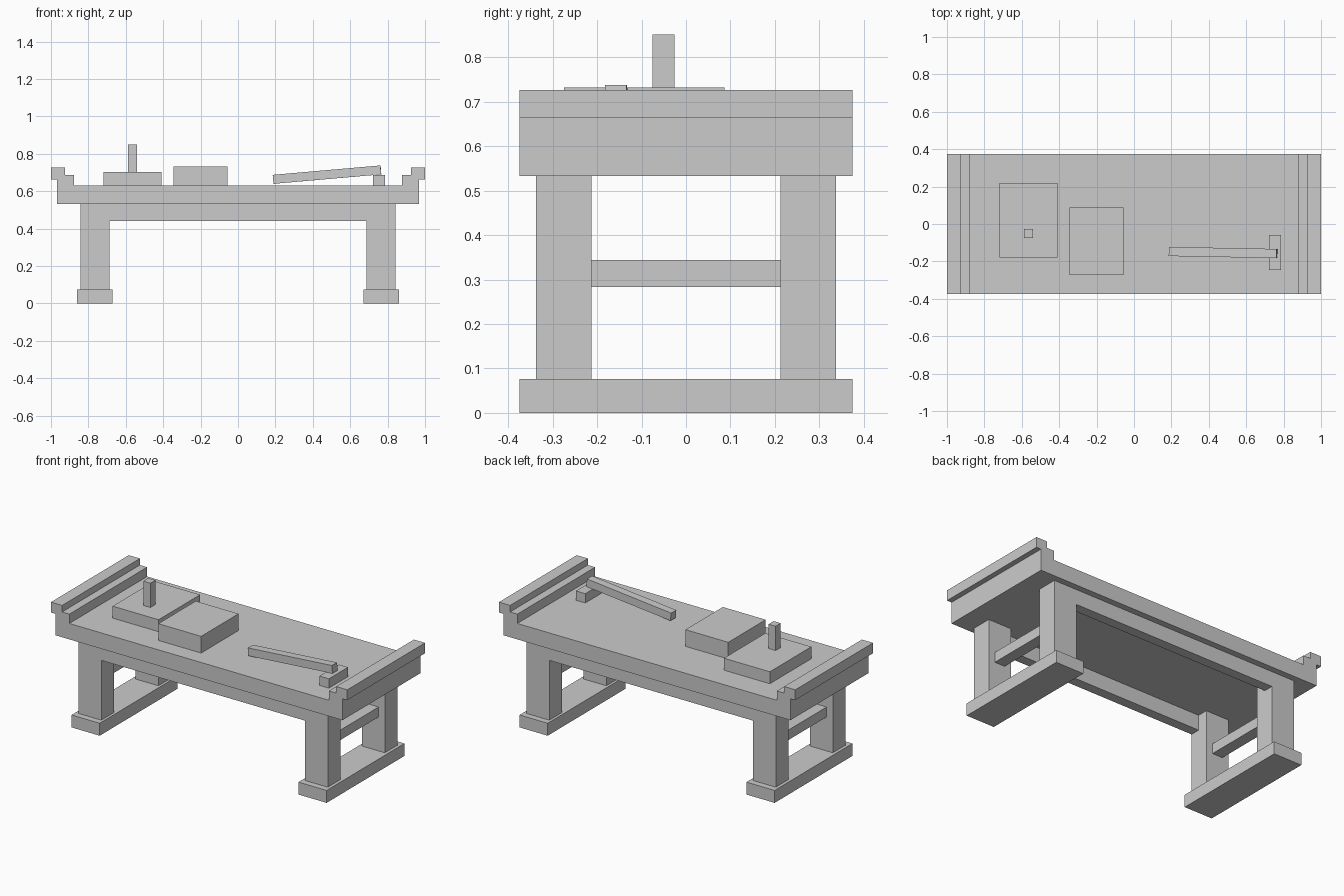
import bpy
import bmesh
from math import radians

if "Cube" in bpy.data.objects:
    bpy.data.objects.remove(bpy.data.objects["Cube"])


def box(name, x, y, z, rot=(0, 0, 0)):
    """Box from (min, max) ranges, optionally rotated about its centre."""
    bm = bmesh.new()
    bmesh.ops.create_cube(bm, size=1)
    bmesh.ops.scale(bm, vec=(x[1] - x[0], y[1] - y[0], z[1] - z[0]), verts=bm.verts)
    obj = finish(name, bm)
    obj.location = (sum(x) / 2, sum(y) / 2, sum(z) / 2)
    obj.rotation_euler = rot
    return obj


def extrude_profile(name, points, y0, y1):
    """Closed x-z profile extruded along y."""
    bm = bmesh.new()
    face = bm.faces.new([bm.verts.new((px, y0, pz)) for px, pz in points])
    new = bmesh.ops.extrude_face_region(bm, geom=[face])["geom"]
    bmesh.ops.translate(bm, vec=(0, y1 - y0, 0),
                        verts=[v for v in new if isinstance(v, bmesh.types.BMVert)])
    bmesh.ops.recalc_face_normals(bm, faces=bm.faces)
    return finish(name, bm)


def finish(name, bm):
    mesh = bpy.data.meshes.new(name)
    bm.to_mesh(mesh)
    bm.free()
    obj = bpy.data.objects.new(name, mesh)
    bpy.context.collection.objects.link(obj)
    return obj


# Table top with stepped, overhanging ends
half = [(0.968, 0.533), (0.968, 0.664), (1.0, 0.664), (1.0, 0.727),
        (0.925, 0.727), (0.925, 0.687), (0.876, 0.687), (0.876, 0.63)]
extrude_profile("table_top", half + [(-px, pz) for px, pz in reversed(half)],
                -0.375, 0.375)

# Feet, legs and cross stretchers at each end
for sx, side in ((-1, "left"), (1, "right")):
    def xr(a, b):
        return tuple(sorted((sx * a, sx * b)))
    box(f"{side}_foot", xr(0.671, 0.861), (-0.375, 0.375), (0, 0.076))
    box(f"{side}_stretcher", xr(0.73, 0.80), (-0.213, 0.213), (0.283, 0.344))
    for sy, end in ((-1, "front"), (1, "back")):
        box(f"{end}_{side}_leg", xr(0.687, 0.842),
            sorted((sy * 0.213, sy * 0.337)), (0.076, 0.533))

# Aprons flush with the outer faces of the legs
for sy, end in ((-1, "front"), (1, "back")):
    box(f"{end}_apron", (-0.687, 0.687), sorted((sy * 0.277, sy * 0.337)), (0.441, 0.533))

# Items on the table
box("low_block", (-0.72, -0.41), (-0.18, 0.22), (0.63, 0.703))
box("upright_stick", (-0.587, -0.539), (-0.075, -0.026), (0.703, 0.851))
box("tall_block", (-0.346, -0.057), (-0.274, 0.087), (0.63, 0.732))
box("brush_rest", (0.722, 0.785), (-0.245, -0.06), (0.63, 0.687))
box("brush", (0.187, 0.765), (-0.177, -0.128), (0.665, 0.713),
    rot=(0, radians(-5), radians(-1.1)))
